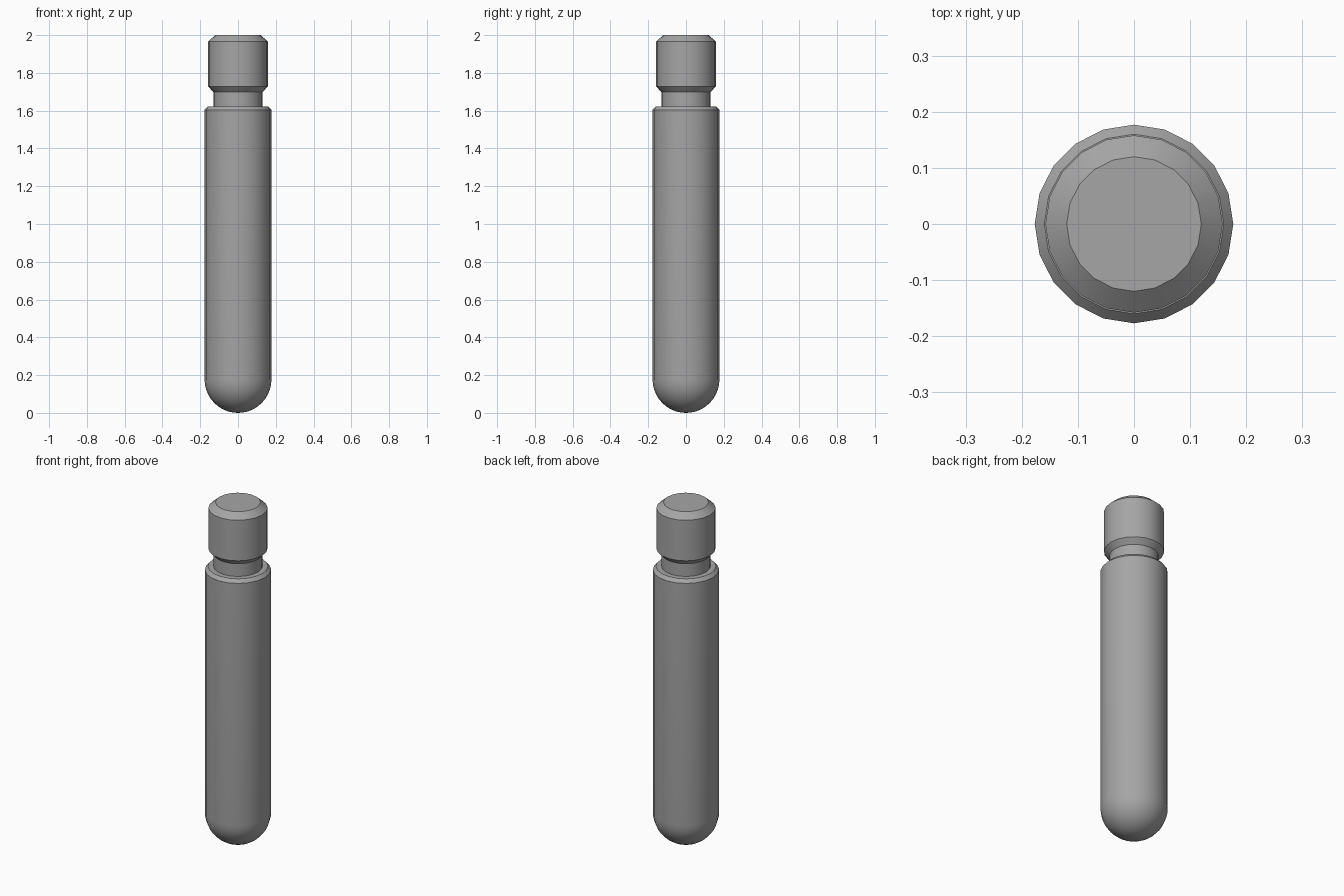
import bpy, bmesh
from math import sin, cos, pi, radians

cube = bpy.data.objects.get("Cube")
if cube:
    bpy.data.objects.remove(cube, do_unlink=True)

SIDES = 20
BODY_R, HEAD_R, NECK_R = 0.177, 0.158, 0.13

steel = bpy.data.materials.new("steel_grey")
steel.use_nodes = True
grey = (0.38, 0.38, 0.38, 1)
steel.diffuse_color = grey
steel.node_tree.nodes["Principled BSDF"].inputs["Base Color"].default_value = grey


def lathe(name, profile):
    """Revolve a (radius, height) profile about the z axis."""
    bm = bmesh.new()
    verts = [bm.verts.new((r, 0, z)) for r, z in profile]
    edges = [bm.edges.new(pair) for pair in zip(verts, verts[1:])]
    bmesh.ops.spin(bm, geom=verts + edges, cent=(0, 0, 0), axis=(0, 0, 1),
                   angle=2 * pi, steps=SIDES)
    bmesh.ops.remove_doubles(bm, verts=bm.verts, dist=1e-4)
    bmesh.ops.recalc_face_normals(bm, faces=bm.faces)
    mesh = bpy.data.meshes.new(name)
    bm.to_mesh(mesh)
    bm.free()
    mesh.materials.append(steel)
    obj = bpy.data.objects.new(name, mesh)
    bpy.context.collection.objects.link(obj)
    bpy.ops.object.select_all(action='DESELECT')
    obj.select_set(True)
    bpy.context.view_layer.objects.active = obj
    bpy.ops.object.shade_smooth_by_angle(angle=radians(30))
    return obj


# Rounded tip, from the pole up to the full body radius
RINGS = 10
arc = [i * pi / 2 / RINGS for i in range(RINGS + 1)]
tip = [(BODY_R * sin(a), BODY_R * (1 - cos(a))) for a in arc]
tip[0] = (0, 0)

# Long shaft with bevelled shoulder, grooved neck and chamfered head
shoulder = [(BODY_R, 1.604), (0.16, 1.623)]
neck = [(NECK_R, 1.623), (NECK_R, 1.698)]
head = [(HEAD_R, 1.728), (HEAD_R, 1.967), (0.12, 2.0), (0, 2.0)]
lathe("grooved_pin", tip + shoulder + neck + head)
